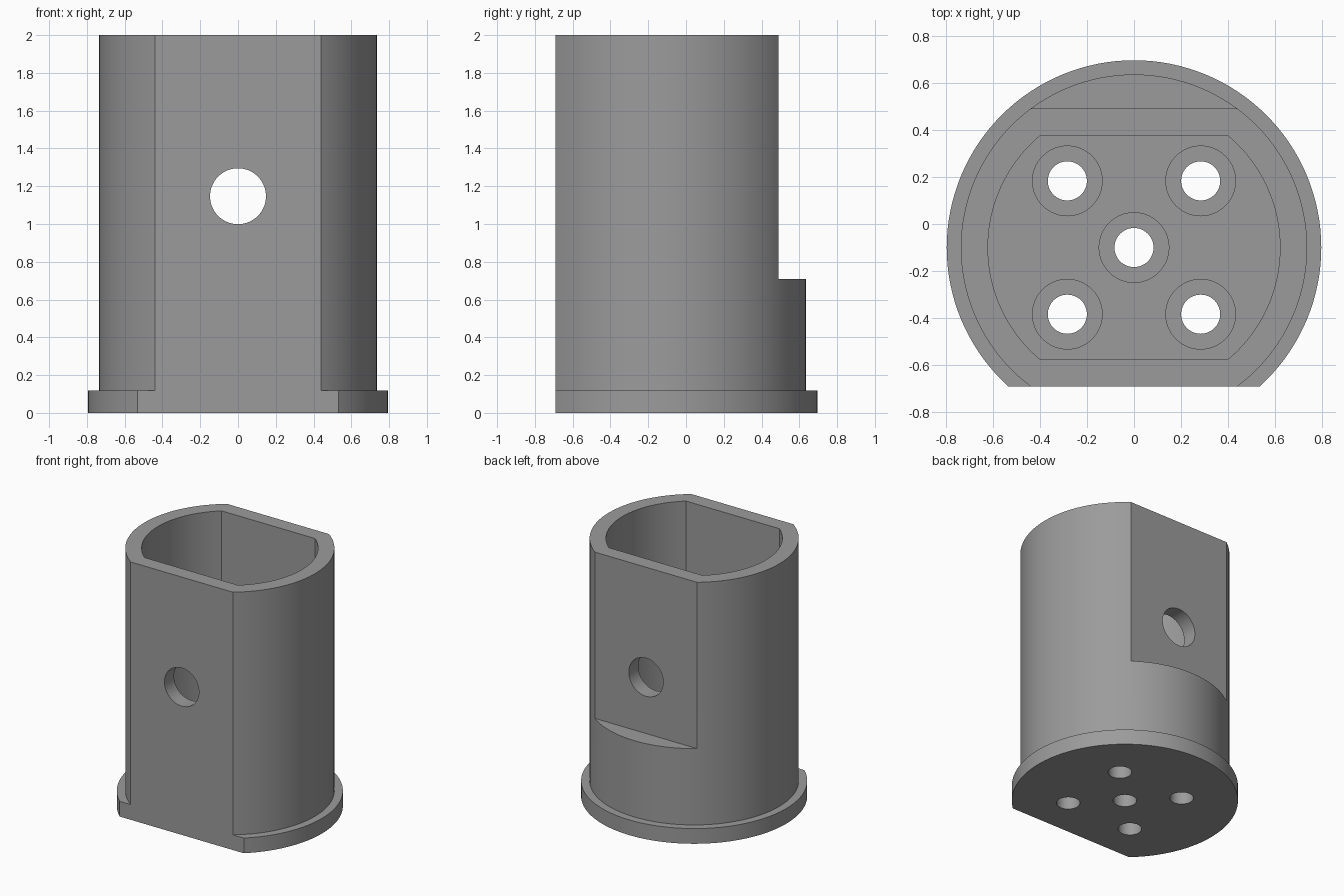
import bpy, bmesh, math
from mathutils import Matrix, Vector

if "Cube" in bpy.data.objects:
    bpy.data.objects.remove(bpy.data.objects["Cube"])

CY = -0.10          # axis of the round body
FLAT = 0.59         # distance of the outer flats from the axis
FLOOR = 0.295       # cavity floor height
SEG = 128


def finish(name, bm):
    mesh = bpy.data.meshes.new(name)
    bmesh.ops.recalc_face_normals(bm, faces=bm.faces)
    bm.to_mesh(mesh)
    bm.free()
    ob = bpy.data.objects.new(name, mesh)
    bpy.context.collection.objects.link(ob)
    return ob


def cylinder(name, r, z0, z1, x=0, y=CY, seg=SEG):
    bm = bmesh.new()
    bmesh.ops.create_cone(bm, cap_ends=True, segments=seg, radius1=r, radius2=r,
                          depth=z1 - z0,
                          matrix=Matrix.Translation((x, y, (z0 + z1) / 2)))
    return finish(name, bm)


def box(name, lo, hi):
    lo, hi = Vector(lo), Vector(hi)
    bm = bmesh.new()
    bmesh.ops.create_cube(bm, size=1, matrix=Matrix.Translation((lo + hi) / 2)
                          @ Matrix.Diagonal((*(hi - lo), 1)))
    return finish(name, bm)


def double_flat(name, r, flat, z0, z1):
    """Prism of a circle trimmed by two parallel flats."""
    a = math.asin(flat / r)
    n = 40
    angles = [-a + 2 * a * i / n for i in range(n + 1)]
    angles += [math.pi + t for t in angles]
    bm = bmesh.new()
    face = bm.faces.new([bm.verts.new((r * math.cos(t), CY + r * math.sin(t), z0))
                         for t in angles])
    ext = bmesh.ops.extrude_face_region(bm, geom=[face], use_keep_orig=True)
    bmesh.ops.translate(bm, vec=(0, 0, z1 - z0),
                        verts=[v for v in ext['geom'] if isinstance(v, bmesh.types.BMVert)])
    return finish(name, bm)


def combine(target, tool, operation='DIFFERENCE'):
    mod = target.modifiers.new(operation.title(), 'BOOLEAN')
    mod.operation, mod.solver, mod.object = operation, 'EXACT', tool
    bpy.context.view_layer.objects.active = target
    bpy.ops.object.modifier_apply(modifier=mod.name)
    bpy.data.objects.remove(tool, do_unlink=True)


# Round body with base flange
housing = cylinder("housing", 0.735, 0.05, 2.0)
combine(housing, cylinder("flange", 0.795, 0, 0.118), 'UNION')

# Full-height front flat, and back flat ending in a ledge
combine(housing, box("front_cut", (-1, CY - 1.2, -0.2), (1, CY - FLAT, 2.2)))
combine(housing, box("back_cut", (-1, CY + FLAT, 0.71), (1, CY + 1.2, 2.2)))

# Open cavity
combine(housing, double_flat("cavity", 0.62, 0.473, FLOOR, 2.2))

# Cross hole through both flats
cross = cylinder("cross_hole", 0.148, -1, 1, y=0, seg=64)
cross.data.transform(Matrix.Translation((0, 0, 1.147)) @ Matrix.Rotation(math.pi / 2, 4, 'X'))
combine(housing, cross)

# Counterbored screw holes in the floor
d = 0.283
for x, y in [(0, 0), (d, d), (-d, d), (d, -d), (-d, -d)]:
    combine(housing, cylinder("counterbore", 0.148, 0.147, FLOOR + 0.1, x, CY + y, 64))
    combine(housing, cylinder("screw_hole", 0.083, -0.1, 0.25, x, CY + y, 48))

# Colour and shading
grey = bpy.data.materials.new("grey")
grey.diffuse_color = (0.33, 0.33, 0.33, 1)
grey.use_nodes = True
grey.node_tree.nodes["Principled BSDF"].inputs["Base Color"].default_value = grey.diffuse_color
housing.data.materials.clear()
housing.data.materials.append(grey)
for p in housing.data.polygons:
    p.material_index = 0
bpy.ops.object.select_all(action='DESELECT')
housing.select_set(True)
bpy.context.view_layer.objects.active = housing
bpy.ops.object.shade_smooth_by_angle(angle=math.radians(30))
